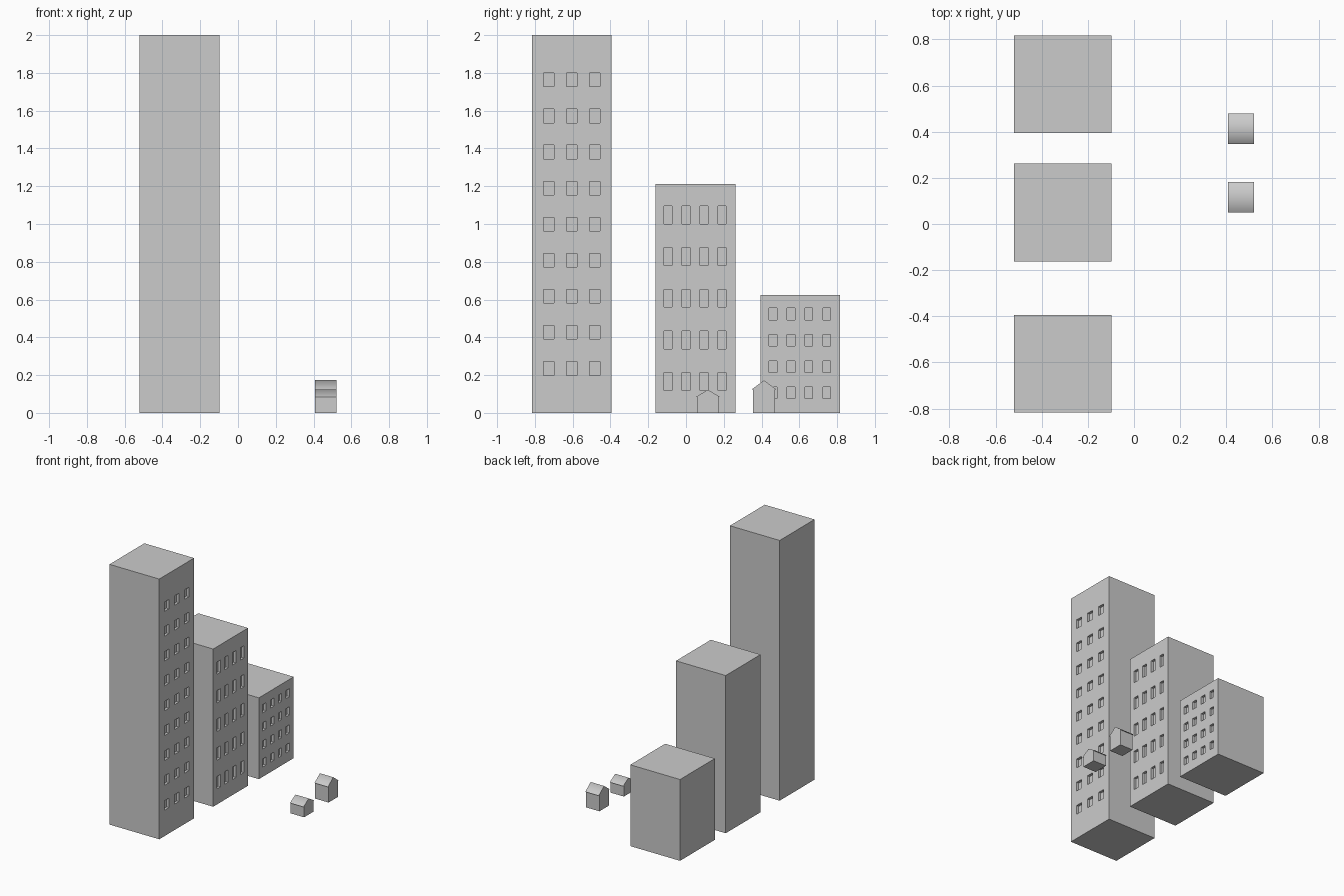
import bpy, bmesh, math

if "Cube" in bpy.data.objects:
    bpy.data.objects.remove(bpy.data.objects["Cube"])

X0, X1, SIDE = -0.521, -0.098, 0.423


def finish(name, bm):
    bmesh.ops.recalc_face_normals(bm, faces=bm.faces[:])
    me = bpy.data.meshes.new(name)
    bm.to_mesh(me)
    bm.free()
    ob = bpy.data.objects.new(name, me)
    bpy.context.collection.objects.link(ob)
    return ob


def prism(name, profile, x0, x1):
    """Extrude a (y, z) profile along x."""
    bm = bmesh.new()
    face = bm.faces.new([bm.verts.new((x0, y, z)) for y, z in profile])
    ext = bmesh.ops.extrude_face_region(bm, geom=[face], use_keep_orig=True)
    verts = [v for v in ext["geom"] if isinstance(v, bmesh.types.BMVert)]
    bmesh.ops.translate(bm, verts=verts, vec=(x1 - x0, 0, 0))
    return finish(name, bm)


def tower(name, yc, height, cols, rows, w, h, depth):
    """Block with recessed windows on its +x wall."""
    bm = bmesh.new()
    bmesh.ops.create_cube(bm, size=1)
    bmesh.ops.scale(bm, verts=bm.verts, vec=(SIDE, SIDE, height))
    bmesh.ops.translate(bm, verts=bm.verts, vec=((X0 + X1) / 2, yc, height / 2))
    cuts = [((0, c + s * w / 2, 0), (0, 1, 0)) for c in cols for s in (-1, 1)]
    cuts += [((0, 0, r + s * h / 2), (0, 0, 1)) for r in rows for s in (-1, 1)]
    for co, no in cuts:
        bmesh.ops.bisect_plane(bm, geom=bm.verts[:] + bm.edges[:] + bm.faces[:],
                               plane_co=co, plane_no=no, dist=1e-6)

    def is_window(f):
        c = f.calc_center_median()
        return (f.normal.x > 0.9 and any(abs(c.y - y) < w / 4 for y in cols)
                and any(abs(c.z - z) < h / 4 for z in rows))

    bm.normal_update()
    panes = [f for f in bm.faces if is_window(f)]
    ext = bmesh.ops.extrude_discrete_faces(bm, faces=panes)
    for f in ext["faces"]:
        bmesh.ops.translate(bm, verts=f.verts[:], vec=(-depth, 0, 0))
    return finish(name, bm)


def house(name, yc, eave, ridge):
    x0, x1 = 0.407, 0.521
    a, b = 0.057, 0.066
    prism(name + "_walls", [(yc - a, 0), (yc + a, 0), (yc + a, eave), (yc - a, eave)], x0, x1)
    roof = prism(name + "_roof", [(yc - b, eave), (yc + b, eave), (yc, ridge)], x0, x1)
    # Smooth over the ridge, sharp at gables and eaves
    bpy.ops.object.select_all(action='DESELECT')
    roof.select_set(True)
    bpy.context.view_layer.objects.active = roof
    bpy.ops.object.shade_smooth_by_angle(angle=math.radians(82))


# Three towers, tallest at the front
tower("tall_tower", -0.605, 2.0, [-0.605 + 0.122 * i for i in (-1, 0, 1)],
      [0.235 + 0.191 * i for i in range(9)], 0.055, 0.072, 0.02)
tower("middle_tower", 0.05, 1.212, [-0.095 + 0.095 * i for i in range(4)],
      [0.167 + 0.22 * i for i in range(5)], 0.042, 0.095, 0.02)
tower("short_tower", 0.605, 0.625, [0.46 + 0.095 * i for i in range(4)],
      [0.106 + 0.139 * i for i in range(4)], 0.042, 0.062, 0.02)

# Two small houses
house("low_house", 0.116, 0.083, 0.123)
house("high_house", 0.413, 0.123, 0.173)
